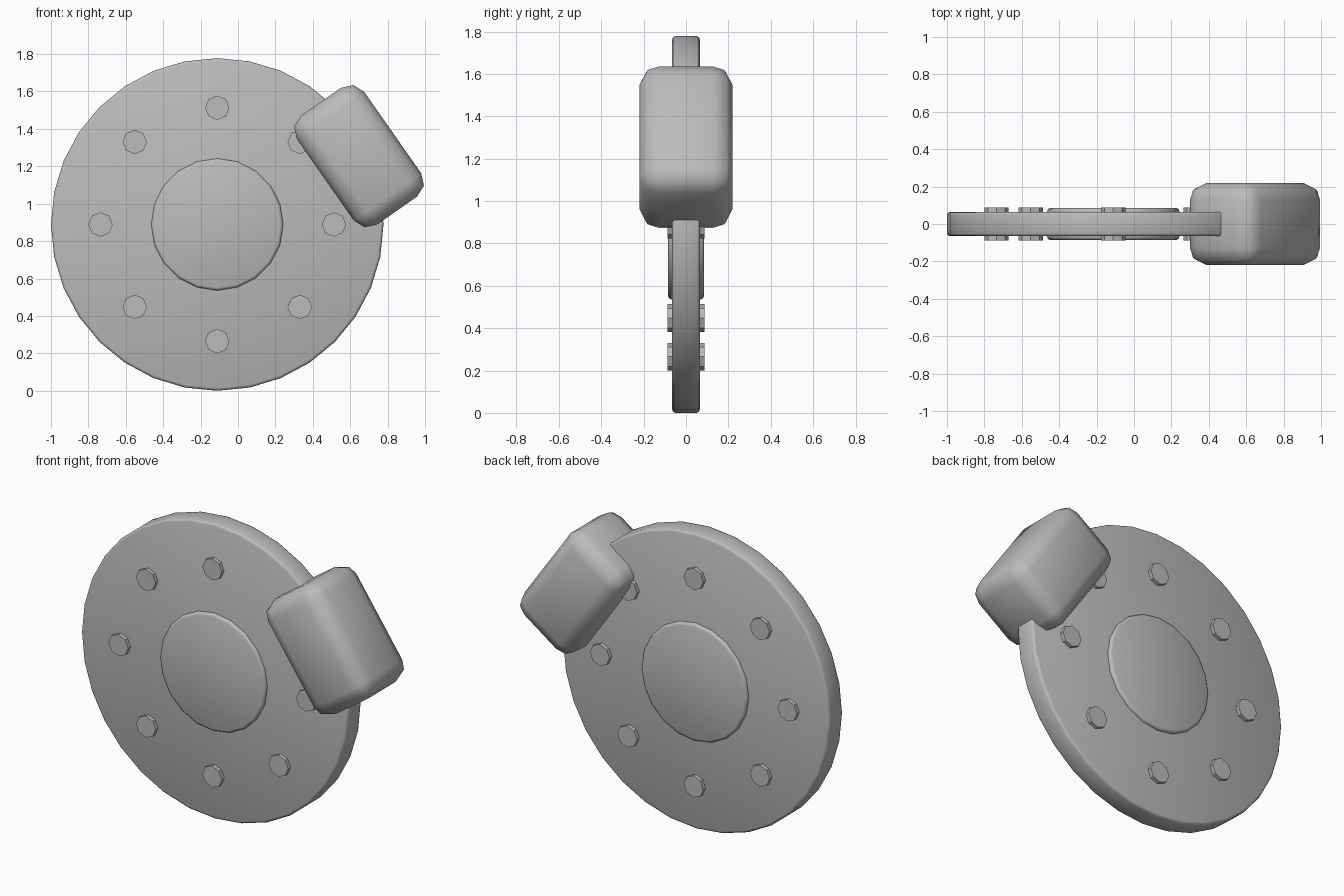
import bpy
from math import radians, sin, cos, pi
from mathutils import Vector

cube = bpy.data.objects.get("Cube")
if cube:
    bpy.data.objects.remove(cube, do_unlink=True)

# Single flat metal grey
metal = bpy.data.materials.new("metal_grey")
metal.use_nodes = True
grey = (0.5, 0.5, 0.5, 1)
metal.diffuse_color = grey
metal.node_tree.nodes["Principled BSDF"].inputs["Base Color"].default_value = grey

CENTRE = Vector((-0.111, 0, 0.889))


def finish(name, bevel, smooth=True):
    obj = bpy.context.object
    obj.name = name
    obj.data.materials.append(metal)
    bpy.ops.object.transform_apply(location=False, rotation=False, scale=True)
    if smooth:
        bpy.ops.object.shade_smooth()
    if bevel:
        mod = obj.modifiers.new("rounded_edges", "BEVEL")
        mod.width = bevel
        mod.segments = 2
        mod.limit_method = "ANGLE"
        mod.angle_limit = radians(50)
    return obj


def plate(name, sides, radius, thickness, location, bevel, smooth=True):
    """Round plate whose axis runs front to back."""
    bpy.ops.mesh.primitive_cylinder_add(
        vertices=sides, radius=radius, depth=thickness,
        location=location, rotation=(pi / 2, 0, 0))
    return finish(name, bevel, smooth)


# Rotor disc and raised hub
plate("rotor_disc", 32, 0.889, 0.13, CENTRE, 0.015)
plate("hub", 20, 0.353, 0.17, CENTRE, 0.015)

# Ring of eight bolts passing through the disc
for i in range(8):
    a = i * pi / 4
    offset = Vector((cos(a), 0, sin(a))) * 0.624
    plate(f"bolt_{i + 1}", 8, 0.065, 0.175, CENTRE + offset, 0, False)

# Tilted caliper block gripping the rim
bpy.ops.mesh.primitive_cube_add(size=1, location=(0.647, 0, 1.254),
                                rotation=(0, radians(-35), 0))
bpy.context.object.scale = (0.44, 0.44, 0.71)
finish("caliper", 0.09)
